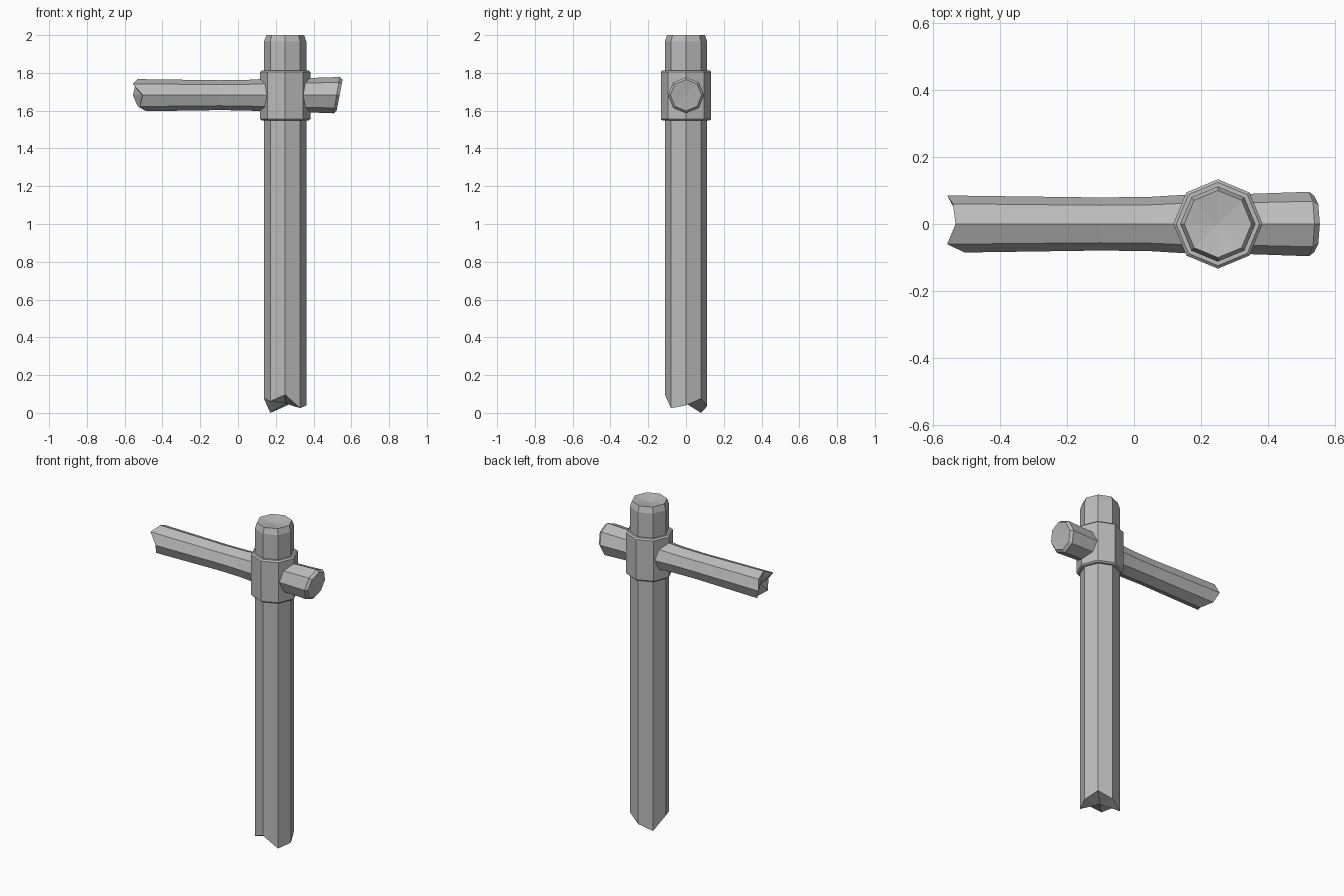
import bpy
import bmesh
from math import cos, sin, pi
from mathutils import Matrix, Vector

if "Cube" in bpy.data.objects:
    bpy.data.objects.remove(bpy.data.objects["Cube"], do_unlink=True)

SIDES = 8

grey = bpy.data.materials.new("weathered grey")
grey.use_nodes = True
GREY = (0.5, 0.5, 0.5, 1)
grey.diffuse_color = GREY
grey.node_tree.nodes["Principled BSDF"].inputs["Base Color"].default_value = GREY


def octagon_bar(name, rings, caps, matrix):
    """Loft octagonal rings (radius, list of 8 heights) along local z.
    caps holds the height of the centre point at each end."""
    bm = bmesh.new()
    loops = []
    for radius, heights in rings:
        loops.append([
            bm.verts.new((radius * cos(2 * pi * i / SIDES),
                          radius * sin(2 * pi * i / SIDES), h))
            for i, h in enumerate(heights)])
    for low, high in zip(loops, loops[1:]):
        for i in range(SIDES):
            j = (i + 1) % SIDES
            bm.faces.new((low[i], low[j], high[j], high[i]))
    for loop, height in zip((loops[0], loops[-1]), caps):
        centre = bm.verts.new((0, 0, height))
        for i in range(SIDES):
            bm.faces.new((loop[i], loop[(i + 1) % SIDES], centre))
    bmesh.ops.recalc_face_normals(bm, faces=bm.faces)
    mesh = bpy.data.meshes.new(name)
    bm.to_mesh(mesh)
    bm.free()
    mesh.transform(matrix)
    mesh.materials.append(grey)
    obj = bpy.data.objects.new(name, mesh)
    bpy.context.collection.objects.link(obj)
    return obj


def level(height, tilt=0):
    """Ring heights, optionally leaning toward the second local axis."""
    return [height + tilt * sin(2 * pi * i / SIDES) for i in range(SIDES)]


upright = Matrix.Translation((0.25, 0, 0))

# Upright post: splintered foot, chamfered head with a slight hollow
foot = [0.04, 0.075, 0.035, 0, 0.075, 0.062, 0.096, 0.025]
octagon_bar("post",
            [(0.112, foot), (0.112, level(1.965)), (0.1, level(2.0))],
            (0.05, 1.985), upright)

# Collar around the joint, with thin bevelled rims
octagon_bar("collar",
            [(0.124, level(1.548)), (0.133, level(1.556)),
             (0.133, level(1.805)), (0.124, level(1.813))],
            (1.548, 1.813), upright)

# Crossbar: local z runs along x, local x along y, local y along z
along_x = Matrix(((0, 0, 1, 0), (1, 0, 0, 0), (0, 1, 0, 1.682), (0, 0, 0, 1)))
splinter = [-0.557, -0.54, -0.532, -0.557, -0.505, -0.52, -0.485, -0.53]
octagon_bar("crossbar",
            [(0.085, splinter), (0.079, level(-0.1)), (0.081, level(0.05)),
             (0.087, level(0.15)), (0.09, level(0.35)),
             (0.096, level(0.522, 0.016)), (0.083, level(0.538, 0.016))],
            (-0.51, 0.535), along_x)
